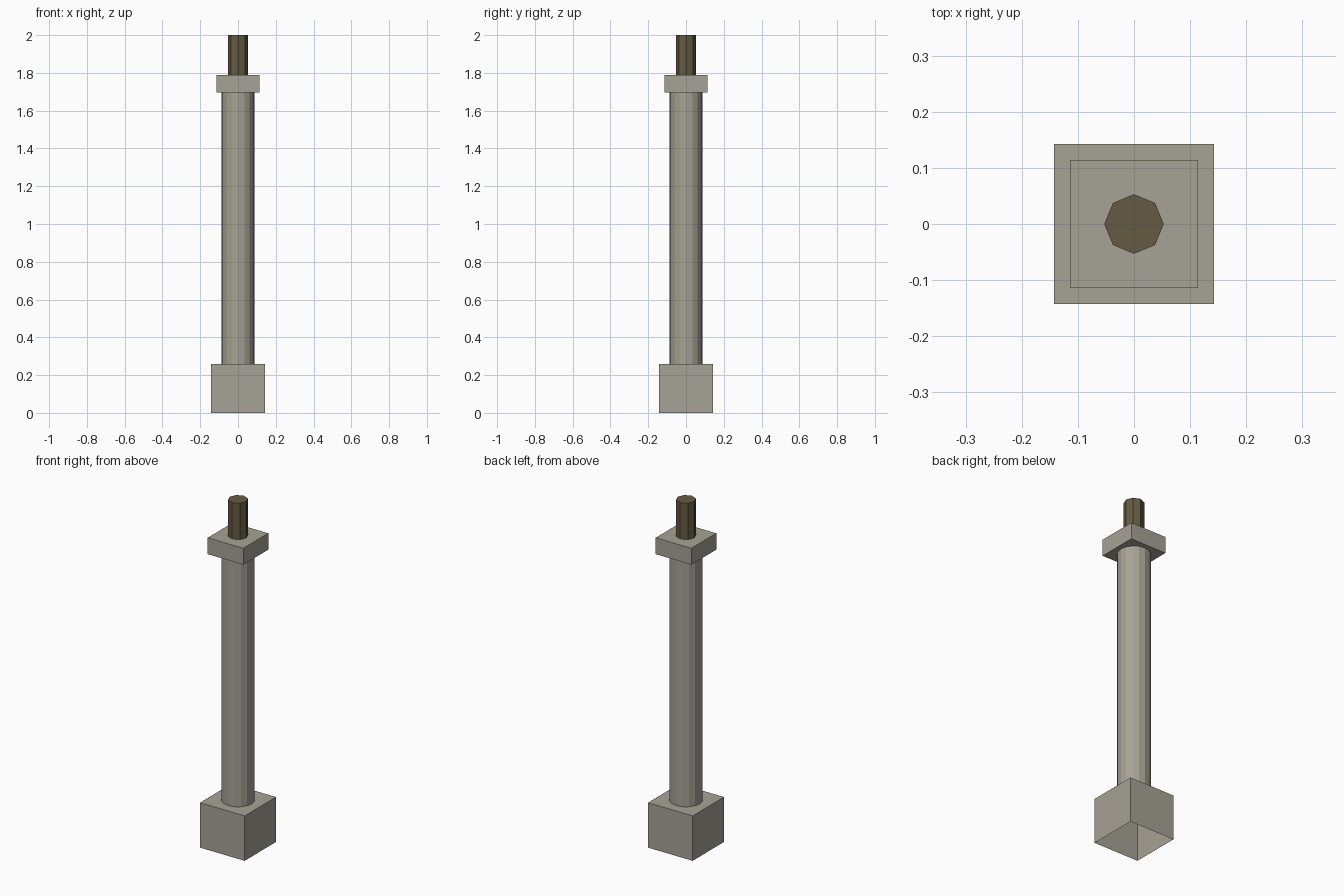
import bpy, bmesh
from math import cos, sin, tau

if "Cube" in bpy.data.objects:
    bpy.data.objects.remove(bpy.data.objects["Cube"])


def material(name, color):
    mat = bpy.data.materials.new(name)
    mat.diffuse_color = (*color, 1)
    mat.use_nodes = True
    mat.node_tree.nodes["Principled BSDF"].inputs["Base Color"].default_value = mat.diffuse_color
    return mat


stone = material("stone", (0.38, 0.36, 0.30))
dark_wood = material("dark_wood", (0.13, 0.105, 0.055))


def prism(name, sides, radius, z0, z1, mat, turn=0.0, bottom=True, top=True):
    """Upright flat-sided prism; the end faces are optional."""
    bm = bmesh.new()
    rings = []
    for z in (z0, z1):
        rings.append([bm.verts.new((radius * cos(tau * (i + turn) / sides),
                                    radius * sin(tau * (i + turn) / sides), z))
                      for i in range(sides)])
    low, high = rings
    for i in range(sides):
        j = (i + 1) % sides
        bm.faces.new((low[i], low[j], high[j], high[i]))
    if bottom:
        bm.faces.new(low[::-1])
    if top:
        bm.faces.new(high)
    mesh = bpy.data.meshes.new(name)
    bm.to_mesh(mesh)
    bm.free()
    mesh.materials.append(mat)
    obj = bpy.data.objects.new(name, mesh)
    bpy.context.collection.objects.link(obj)
    return obj


def block(name, half, z0, z1, bottom=True):
    """Square block aligned to the axes."""
    return prism(name, 4, half * 2 ** 0.5, z0, z1, stone, 0.5, bottom)


# Square base, hollow and open underneath
block("base_block", 0.143, 0.0, 0.26, bottom=False)

# Round shaft, its ends hidden against the blocks
prism("shaft", 16, 0.0875, 0.26, 1.695, stone, bottom=False, top=False)

# Square slab on top of the shaft
block("cap_slab", 0.114, 1.695, 1.79)

# Eight-sided peg
prism("top_peg", 8, 0.053, 1.79, 2.0, dark_wood, bottom=False)
